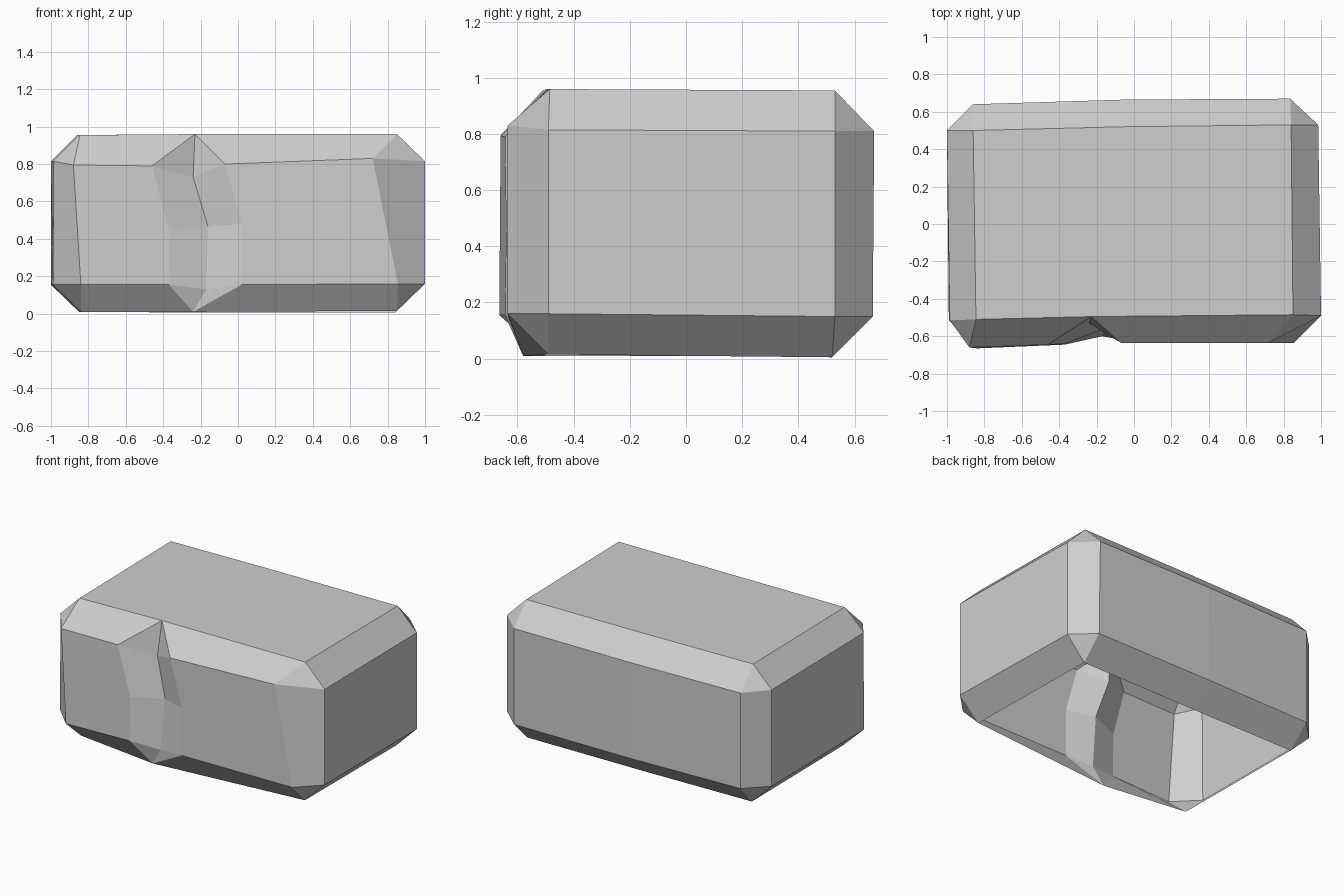
import bpy
import bmesh

stone = bpy.data.materials.new("grey stone")
stone.diffuse_color = (0.62, 0.62, 0.62, 1.0)

bm = bmesh.new()


def verts(points):
    return [bm.verts.new(p) for p in points]


# Upright edges of the wall, anticlockwise from the front left, each listed upward
columns = [verts(c) for c in (
    # front, with the crack as three bent columns
    [(-0.84, -0.665, 0.155), (-0.88, -0.66, 0.795)],
    [(-0.37, -0.645, 0.155), (-0.37, -0.64, 0.455), (-0.46, -0.645, 0.79)],
    [(-0.17, -0.60, 0.13), (-0.16, -0.56, 0.465), (-0.24, -0.53, 0.73)],
    [(0.02, -0.635, 0.155), (0.02, -0.635, 0.48), (-0.07, -0.635, 0.80)],
    [(0.855, -0.635, 0.16), (0.72, -0.635, 0.83)],
    # right
    [(1.0, -0.49, 0.16), (1.0, -0.49, 0.815)],
    [(0.985, 0.53, 0.15), (0.985, 0.53, 0.81)],
    # back
    [(0.84, 0.665, 0.15), (0.835, 0.67, 0.81)],
    [(-0.05, 0.66, 0.15), (-0.05, 0.665, 0.81)],
    [(-0.86, 0.64, 0.155), (-0.86, 0.64, 0.81)],
    # left
    [(-1.0, 0.50, 0.155), (-1.0, 0.50, 0.815)],
    [(-0.99, -0.515, 0.155), (-0.985, -0.515, 0.815)],
)]

# Rims of the top face and of the open underside
top = verts([(-0.845, -0.51, 0.955), (-0.23, -0.495, 0.96), (0.85, -0.485, 0.96),
             (0.84, 0.53, 0.955), (-0.05, 0.52, 0.955), (-0.86, 0.50, 0.955)])
bottom = verts([(-0.84, -0.50, 0.01), (-0.24, -0.58, 0.01), (0.85, -0.49, 0.015),
                (0.84, 0.52, 0.005), (-0.05, 0.51, 0.005), (-0.85, 0.50, 0.01)])

# Which rim corner each column leans to
rim = [0, 1, 1, 1, 2, 2, 3, 3, 4, 5, 5, 0]


def face(corners):
    bm.faces.new(list(dict.fromkeys(corners)))


# Walls, chamfers and corner triangles
for i in range(len(columns)):
    j = (i + 1) % len(columns)
    a, b = columns[i], columns[j]
    if len(a) == 3 and len(b) == 3:
        for k in range(2):
            face([a[k], b[k], b[k + 1], a[k + 1]])
    else:
        face(b + a[::-1])
    face([a[-1], b[-1], top[rim[j]], top[rim[i]]])
    face([bottom[rim[i]], bottom[rim[j]], b[0], a[0]])
face(top)

mesh = bpy.data.meshes.new("stone_block")
bm.to_mesh(mesh)
bm.free()
mesh.materials.append(stone)
block = bpy.data.objects.new("stone_block", mesh)
bpy.context.collection.objects.link(block)
